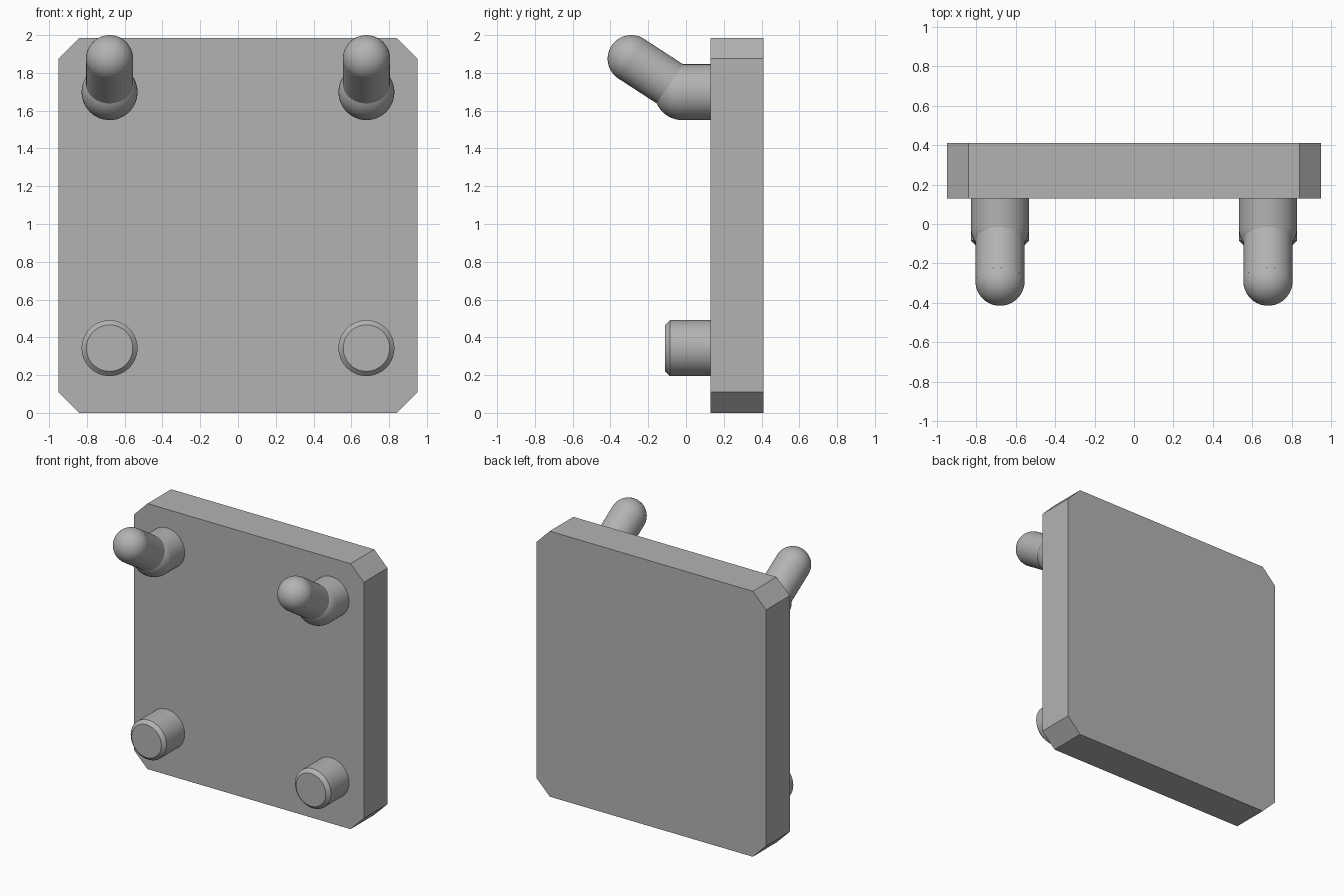
import bpy, bmesh
from math import radians
from mathutils import Vector

cube = bpy.data.objects.get("Cube")
if cube:
    bpy.data.objects.remove(cube, do_unlink=True)

grey = bpy.data.materials.new("light_grey")
grey.use_nodes = True
colour = (0.45, 0.45, 0.45, 1)
grey.diffuse_color = colour
grey.node_tree.nodes["Principled BSDF"].inputs["Base Color"].default_value = colour

PLATE_FRONT, PLATE_BACK = 0.13, 0.41
PEG_X, PEG_R = 0.68, 0.148
HOOK_Z, PEG_Z = 1.698, 0.343


def add_object(name, bm, smooth=True):
    bmesh.ops.recalc_face_normals(bm, faces=bm.faces)
    mesh = bpy.data.meshes.new(name)
    bm.to_mesh(mesh)
    bm.free()
    mesh.materials.append(grey)
    obj = bpy.data.objects.new(name, mesh)
    bpy.context.collection.objects.link(obj)
    if smooth:
        bpy.ops.object.select_all(action="DESELECT")
        obj.select_set(True)
        bpy.context.view_layer.objects.active = obj
        bpy.ops.object.shade_smooth_by_angle(angle=radians(30))
    return obj


def add_rod(bm, start, end, radius):
    """Round rod between two points; returns the rim edges at its end."""
    start, end = Vector(start), Vector(end)
    axis = end - start
    turn = axis.to_track_quat("Z", "Y").to_matrix().to_4x4()
    turn.translation = (start + end) / 2
    verts = bmesh.ops.create_cone(bm, cap_ends=True, segments=48, radius1=radius,
                                  radius2=radius, depth=axis.length, matrix=turn)["verts"]
    rim = {v for v in verts if (v.co - end).length < (v.co - start).length}
    return [e for e in bm.edges if all(v in rim for v in e.verts)]


def add_ball(bm, centre, radius):
    ball = bmesh.ops.create_uvsphere(bm, u_segments=48, v_segments=24, radius=radius)
    bmesh.ops.translate(bm, verts=ball["verts"], vec=centre)


# Back plate with four clipped corners
bm = bmesh.new()
bmesh.ops.create_cube(bm, size=1)
for v in bm.verts:
    v.co = (v.co.x * 1.9, PLATE_FRONT if v.co.y < 0 else PLATE_BACK,
            0 if v.co.z < 0 else 1.985)
corners = [e for e in bm.edges if abs(e.verts[0].co.y - e.verts[1].co.y) > 0.1]
bmesh.ops.bevel(bm, geom=corners, offset=0.11, segments=1, affect="EDGES")
add_object("back_plate", bm, smooth=False)

for side, x in (("left", PEG_X), ("right", -PEG_X)):
    # Straight lower peg with a chamfered tip
    bm = bmesh.new()
    rim = add_rod(bm, (x, PLATE_FRONT, PEG_Z), (x, -0.11, PEG_Z), PEG_R)
    bmesh.ops.bevel(bm, geom=rim, offset=0.025, segments=1, affect="EDGES")
    add_object(side + "_lower_peg", bm)

    # Upper hook: round base, ball elbow, thinner upturned arm with a round tip
    elbow, tip = (x, -0.02, HOOK_Z), (x, -0.29, 1.875)
    bm = bmesh.new()
    add_rod(bm, (x, PLATE_FRONT, HOOK_Z), elbow, PEG_R)
    add_ball(bm, elbow, PEG_R)
    add_object(side + "_hook_base", bm)
    bm = bmesh.new()
    add_rod(bm, (x, 0.01, 1.68), tip, 0.125)
    add_ball(bm, tip, 0.125)
    add_object(side + "_hook_arm", bm)
